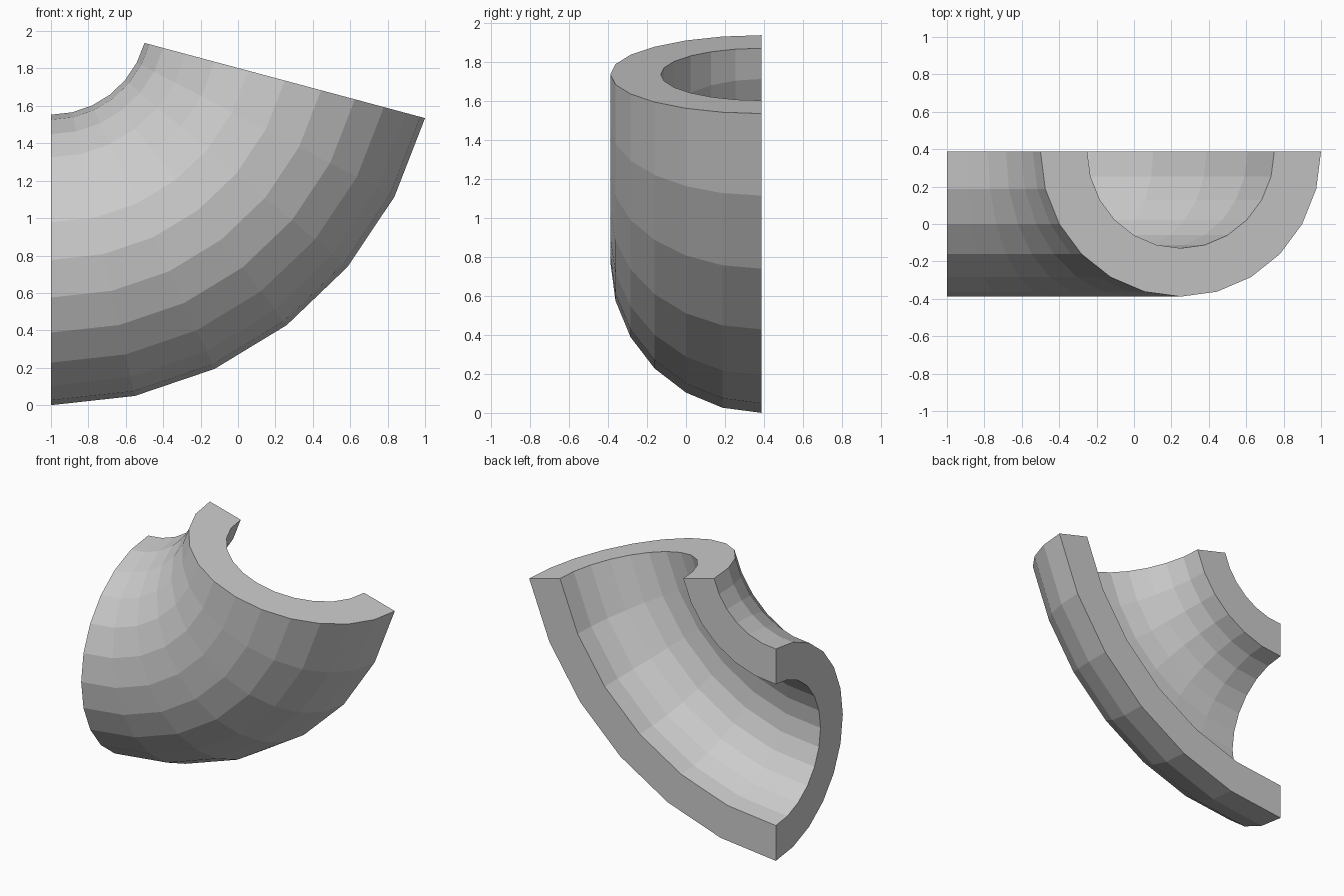
import bpy
import bmesh
from math import sin, cos, pi, radians
from mathutils import Vector

old = bpy.data.objects.get("Cube")
if old:
    bpy.data.objects.remove(old, do_unlink=True)

# Dimensions of the halved pipe bend
SWEEP = radians(75)
BEND_STEPS = 6
ARC_STEPS = 12
OUTER_REACH = 2 / sin(SWEEP)      # bend axis to the far wall
INNER_REACH = OUTER_REACH / 4     # bend axis to the near wall
PIPE_R = (OUTER_REACH - INNER_REACH) / 2
BORE_R = PIPE_R * 2 / 3
AXIS = Vector((-1, PIPE_R / 2, OUTER_REACH))
CENTRE_Z = PIPE_R

# Plain grey material
grey = bpy.data.materials.new("plain grey")
grey.use_nodes = True
colour = (0.6, 0.6, 0.6, 1)
grey.diffuse_color = colour
grey.node_tree.nodes["Principled BSDF"].inputs["Base Color"].default_value = colour


def half_arc(bm, radius):
    """Half circle in the end plane, bulging to the front."""
    return [bm.verts.new((AXIS.x, AXIS.y - radius * sin(pi * i / ARC_STEPS),
                          CENTRE_Z - radius * cos(pi * i / ARC_STEPS)))
            for i in range(ARC_STEPS + 1)]


# C-shaped wall section swept around the bend axis
bm = bmesh.new()
section = bm.faces.new(half_arc(bm, PIPE_R) + half_arc(bm, BORE_R)[::-1])
start_cap = section.copy()
bmesh.ops.spin(bm, geom=[section] + section.edges[:] + section.verts[:],
               cent=AXIS, axis=(0, -1, 0), angle=SWEEP, steps=BEND_STEPS,
               use_duplicate=False)
bmesh.ops.remove_doubles(bm, verts=bm.verts[:], dist=0.0001)
bmesh.ops.recalc_face_normals(bm, faces=bm.faces[:])

mesh = bpy.data.meshes.new("half_pipe_bend")
bm.to_mesh(mesh)
bm.free()
mesh.materials.append(grey)
bend = bpy.data.objects.new("half_pipe_bend", mesh)
bpy.context.collection.objects.link(bend)
